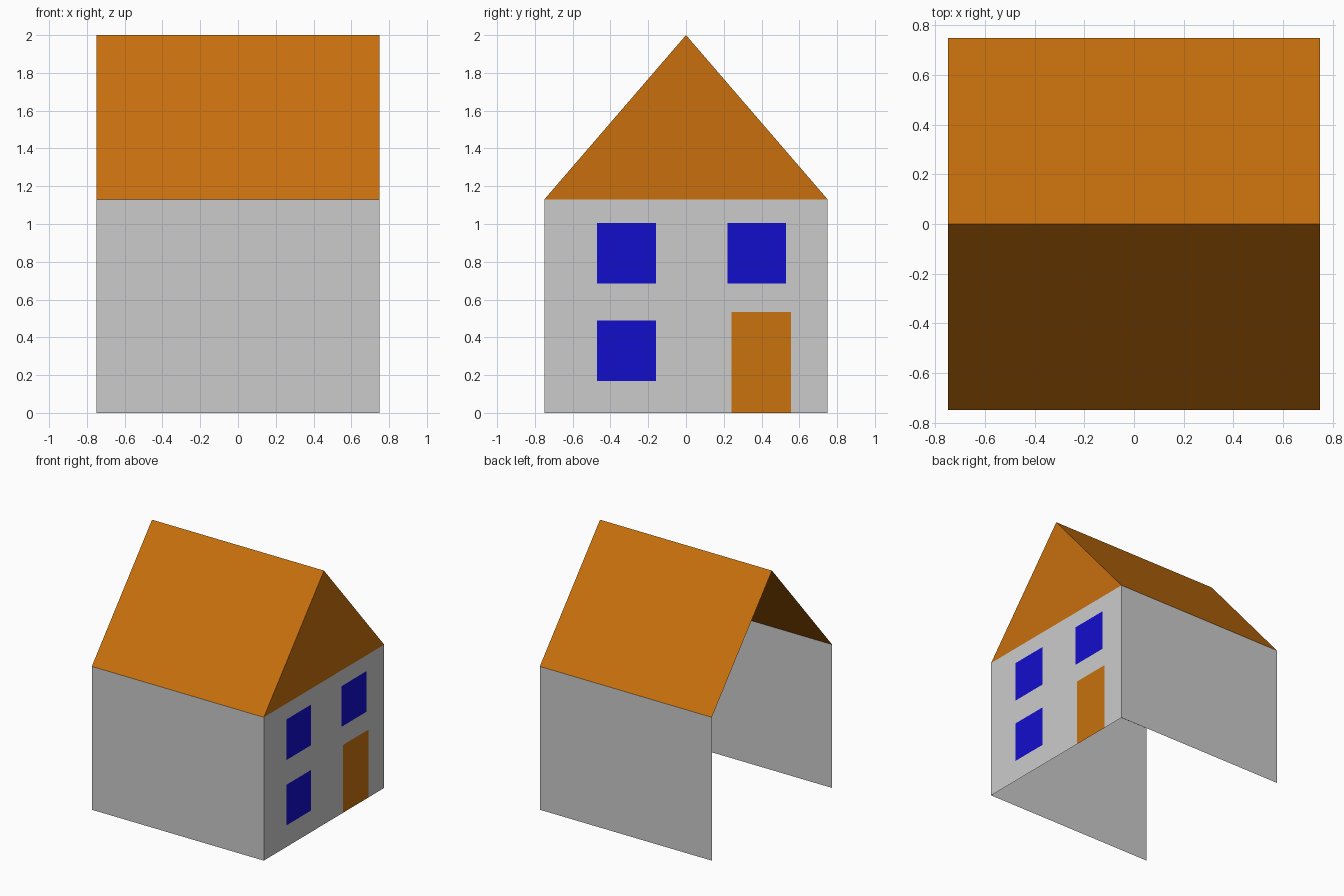
import bpy

if "Cube" in bpy.data.objects:
    bpy.data.objects.remove(bpy.data.objects["Cube"])

W = 0.75        # half width of the house
EAVE = 1.13     # wall height
RIDGE = 2.0     # roof ridge height


def material(name, rgb):
    mat = bpy.data.materials.new(name)
    mat.diffuse_color = (*rgb, 1)
    mat.use_nodes = True
    mat.node_tree.nodes["Principled BSDF"].inputs["Base Color"].default_value = mat.diffuse_color
    return mat


def sheet(name, verts, faces, mat=None):
    mesh = bpy.data.meshes.new(name)
    mesh.from_pydata(verts, [], faces)
    obj = bpy.data.objects.new(name, mesh)
    bpy.context.collection.objects.link(obj)
    if mat:
        mesh.materials.append(mat)
    return obj


def panel(name, y0, y1, z0, z1, mat=None):
    # flat upright panel in the right-hand end wall
    return sheet(name, [(W, y0, z0), (W, y1, z0), (W, y1, z1), (W, y0, z1)],
                 [(0, 1, 2, 3)], mat)


orange = material("roof_orange", (0.58, 0.16, 0.004))
blue = material("window_blue", (0.006, 0.004, 0.6))
door_orange = material("door_orange", (0.58, 0.17, 0.004))

# Side walls and roof slopes, front (-y) and back (+y)
for side, s in (("front", -1), ("back", 1)):
    order = (0, 1, 2, 3) if s < 0 else (3, 2, 1, 0)
    y = s * W
    sheet(side + "_wall",
          [(-W, y, 0), (W, y, 0), (W, y, EAVE), (-W, y, EAVE)], [order])
    sheet(side + "_roof_slope",
          [(-W, y, EAVE), (W, y, EAVE), (W, 0, RIDGE), (-W, 0, RIDGE)],
          [order], orange)

# Gable triangle over the end wall (the opposite end is open)
sheet("gable", [(W, -W, EAVE), (W, W, EAVE), (W, 0, RIDGE)], [(0, 1, 2)], orange)

# Windows and door, flush with the end wall: y0, y1, z0, z1
openings = {
    "upper_left_window": (-0.47, -0.16, 0.685, 1.005, blue),
    "upper_right_window": (0.22, 0.53, 0.685, 1.005, blue),
    "lower_window": (-0.47, -0.16, 0.17, 0.49, blue),
    "door": (0.24, 0.555, 0.0, 0.535, door_orange),
}
for name, spec in openings.items():
    panel(name, *spec)

# End wall: a grid of cells cut along the opening edges, openings left out
ys = sorted({-W, W} | {v for o in openings.values() for v in o[:2]})
zs = sorted({0.0, EAVE} | {v for o in openings.values() for v in o[2:4]})
verts = [(W, y, z) for z in zs for y in ys]
n = len(ys)
faces = []
for j in range(len(zs) - 1):
    for i in range(n - 1):
        cy, cz = (ys[i] + ys[i + 1]) / 2, (zs[j] + zs[j + 1]) / 2
        if not any(o[0] < cy < o[1] and o[2] < cz < o[3] for o in openings.values()):
            a = j * n + i
            faces.append((a, a + 1, a + n + 1, a + n))
sheet("end_wall", verts, faces)
